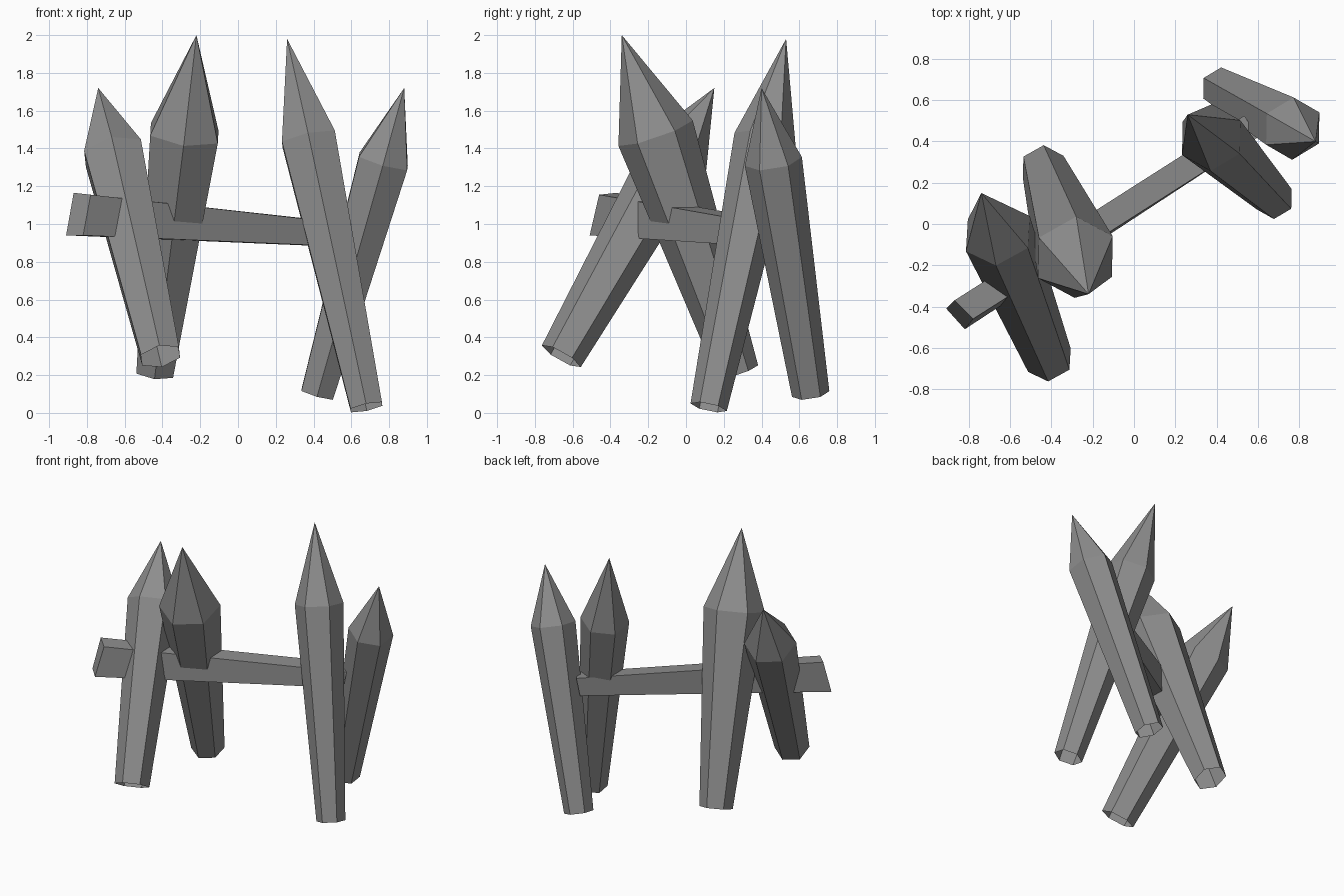
import bpy
import bmesh
import math
from mathutils import Vector

cube = bpy.data.objects.get("Cube")
if cube:
    bpy.data.objects.remove(cube, do_unlink=True)

# One flat grey for all the timber
grey = bpy.data.materials.new("weathered grey")
grey.use_nodes = True
colour = (0.27, 0.27, 0.27, 1)
grey.diffuse_color = colour
grey.node_tree.nodes["Principled BSDF"].inputs["Base Color"].default_value = colour


def add_object(name, bm):
    bmesh.ops.recalc_face_normals(bm, faces=bm.faces)
    mesh = bpy.data.meshes.new(name)
    bm.to_mesh(mesh)
    bm.free()
    mesh.materials.append(grey)
    obj = bpy.data.objects.new(name, mesh)
    bpy.context.collection.objects.link(obj)
    return obj


def bridge(bm, lower, upper):
    n = len(lower)
    for i in range(n):
        j = (i + 1) % n
        bm.faces.new((lower[i], lower[j], upper[j], upper[i]))


def stake(name, foot, tip, foot_radius, shoulder_radius, shoulder):
    """Six-sided flaring post with an open foot and a pointed head."""
    foot, tip = Vector(foot), Vector(tip)
    turn = Vector((0, 0, 1)).rotation_difference(tip - foot)
    bm = bmesh.new()

    def ring(centre, radius):
        angles = [math.radians(30 + 60 * i) for i in range(6)]
        return [bm.verts.new(centre + turn @ Vector((math.cos(a), math.sin(a), 0)) * radius)
                for a in angles]

    low = ring(foot, foot_radius)
    high = ring(foot.lerp(tip, shoulder), shoulder_radius)
    bridge(bm, low, high)
    point = bm.verts.new(tip)
    for i in range(6):
        bm.faces.new((high[i], high[(i + 1) % 6], point))
    add_object(name, bm)


# Leaning stakes, crossed in pairs
stake("front_right_stake", (-0.41, -0.66, 0.30), (-0.74, 0.15, 1.72), 0.118, 0.177, 0.757)
stake("back_right_stake", (-0.44, 0.275, 0.215), (-0.22, -0.34, 2.0), 0.113, 0.208, 0.709)
stake("front_left_stake", (0.68, 0.12, 0.03), (0.26, 0.53, 1.98), 0.098, 0.165, 0.728)
stake("back_left_stake", (0.42, 0.66, 0.10), (0.88, 0.40, 1.72), 0.10, 0.153, 0.76)

# Tapered crossbeam, one four-cornered section at each end
bm = bmesh.new()
sections = [
    [(-0.91, -0.41, 0.94), (-0.82, -0.51, 0.94), (-0.78, -0.46, 1.155), (-0.87, -0.37, 1.165)],
    [(0.515, 0.51, 0.88), (0.58, 0.41, 0.88), (0.60, 0.42, 1.0), (0.535, 0.525, 1.01)],
]
ends = [[bm.verts.new(p) for p in section] for section in sections]
bridge(bm, *ends)
for end in ends:
    bm.faces.new(end)
add_object("crossbeam", bm)
